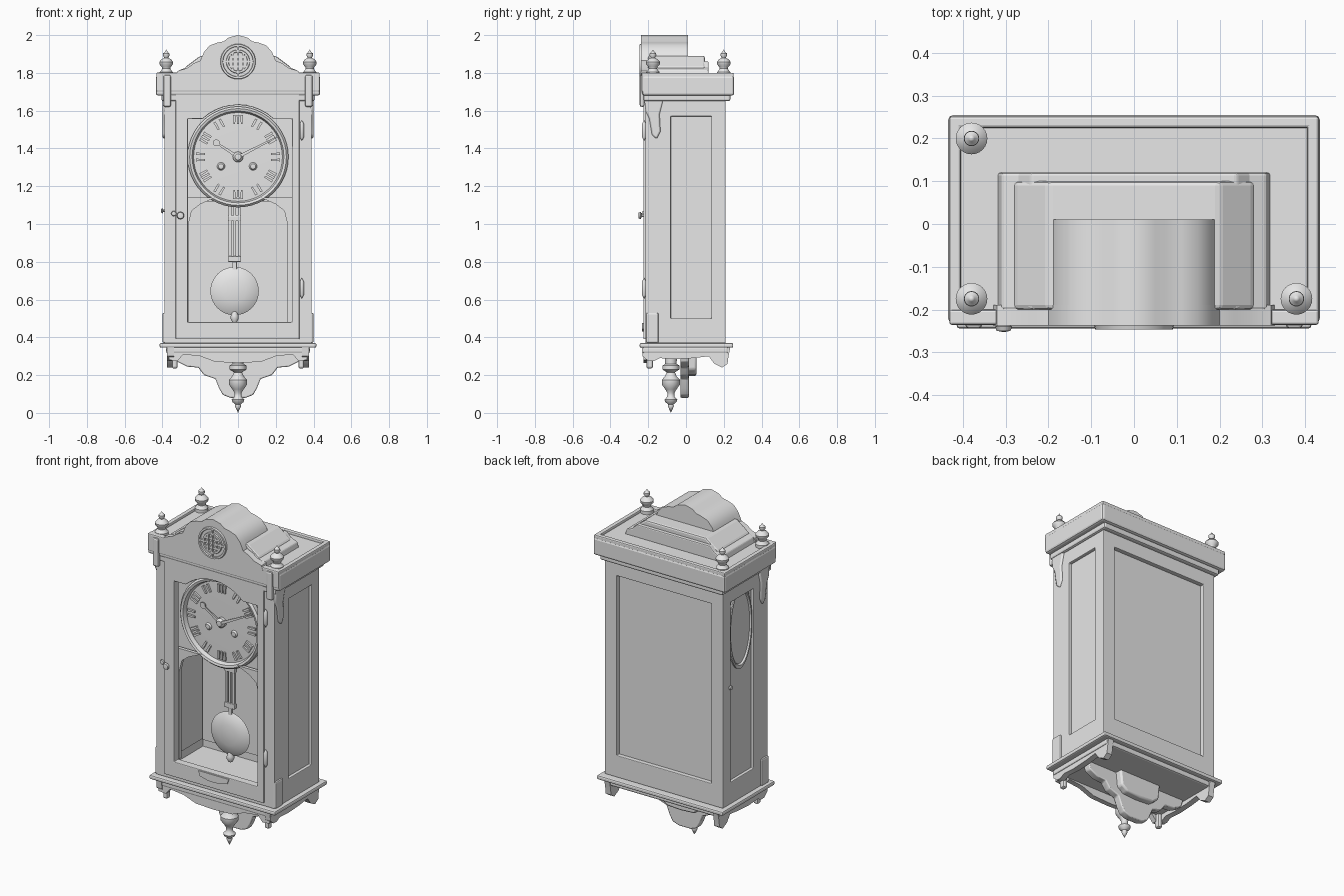
import bpy, bmesh, math
from mathutils import Matrix, Vector

old = bpy.data.objects.get("Cube")
if old:
    bpy.data.objects.remove(old, do_unlink=True)

grey = bpy.data.materials.new("plain_grey")
grey.use_nodes = True
grey.diffuse_color = (0.8, 0.8, 0.8, 1)
grey.node_tree.nodes["Principled BSDF"].inputs["Base Color"].default_value = (0.8, 0.8, 0.8, 1)


def finish(name, bm, smooth=False, bevel=0):
    bmesh.ops.recalc_face_normals(bm, faces=bm.faces)
    me = bpy.data.meshes.new(name)
    bm.to_mesh(me)
    bm.free()
    me.materials.append(grey)
    ob = bpy.data.objects.new(name, me)
    bpy.context.collection.objects.link(ob)
    if bevel:
        mod = ob.modifiers.new("soft_edges", "BEVEL")
        mod.width, mod.segments = bevel, 2
    if smooth:
        bpy.ops.object.select_all(action="DESELECT")
        ob.select_set(True)
        bpy.context.view_layer.objects.active = ob
        bpy.ops.object.shade_smooth_by_angle(angle=math.radians(40))
    return ob


def place(axis, u, v, t):
    return (u, t, v) if axis == "y" else (t, u, v)


def extrude(bm, faces, axis, depth):
    res = bmesh.ops.extrude_face_region(bm, geom=faces)
    moved = [g for g in res["geom"] if isinstance(g, bmesh.types.BMVert)]
    bmesh.ops.translate(bm, verts=moved, vec=(0, depth, 0) if axis == "y" else (depth, 0, 0))


def box(name, x, y, z, bevel=0):
    bm = bmesh.new()
    size = Vector((x[1] - x[0], y[1] - y[0], z[1] - z[0]))
    mid = Vector((sum(x), sum(y), sum(z))) / 2
    bmesh.ops.create_cube(bm, size=1, matrix=Matrix.Translation(mid) @ Matrix.Diagonal((*size, 1)))
    return finish(name, bm, bevel=bevel)


def prism(name, pts, t0, t1, axis="y", smooth=False, bevel=0):
    bm = bmesh.new()
    face = bm.faces.new([bm.verts.new(place(axis, u, v, t0)) for u, v in pts])
    extrude(bm, [face], axis, t1 - t0)
    return finish(name, bm, smooth, bevel)


def rect(a, b, c, d):
    return [(a, c), (b, c), (b, d), (a, d)]


def frame(name, outer, inner, t0, t1, axis="y"):
    """Slab with the outline outer and a hole with the outline inner."""
    bm = bmesh.new()
    edges = []
    for loop in (outer, inner):
        vs = [bm.verts.new(place(axis, u, v, t0)) for u, v in loop]
        edges += [bm.edges.new((vs[k - 1], vs[k])) for k in range(len(vs))]
    bmesh.ops.triangle_fill(bm, edges=edges, use_beauty=True)
    extrude(bm, bm.faces[:], axis, t1 - t0)
    return finish(name, bm, bevel=0.004)


def lathe(name, profile, loc, facing="z", sides=24, scale=(1, 1, 1)):
    """Turn (radius, height) points; facing '-y' or '-x' lays the axis over."""
    bm = bmesh.new()
    vs = [bm.verts.new((r, 0, h)) for r, h in profile]
    es = [bm.edges.new(p) for p in zip(vs, vs[1:])]
    bmesh.ops.spin(bm, geom=vs + es, cent=(0, 0, 0), axis=(0, 0, 1),
                   angle=2 * math.pi, steps=sides, use_duplicate=False)
    bmesh.ops.remove_doubles(bm, verts=bm.verts, dist=0.0005)
    turn = {"z": Matrix(), "-y": Matrix.Rotation(math.pi / 2, 4, "X"),
            "-x": Matrix.Rotation(-math.pi / 2, 4, "Y")}[facing]
    bm.transform(Matrix.Translation(loc) @ Matrix.Diagonal((*scale, 1)) @ turn)
    return finish(name, bm, smooth=True)


def mirrored(half):
    """Left half of a profile, completed across the centre."""
    return half + [(-u, v) for u, v in reversed(half) if u]


def bar(name, p, q, w0, w1, t0, t1):
    """Tapered flat bar in the front plane from p to q."""
    p, q = Vector(p), Vector(q)
    n = (q - p).normalized().orthogonal()
    return prism(name, [p - n * w0, q - n * w1, q + n * w1, p + n * w0], t0, t1)


# Case, with the door opening arched over the dial
LOW, HIGH, CZ, DY = 0.37, 1.69, 1.355, -0.135
arc = [(0.275 * math.cos(a), CZ + 0.275 * math.sin(a)) for a in (math.radians(47 + k * 8.6) for k in range(11))]
opening = [(-0.265, 0.48), (0.285, 0.48), (0.285, 1.556)] + arc + [(-0.265, 1.556)]
frame("door_frame", rect(-0.33, 0.325, LOW + 0.02, HIGH), opening, -0.225, -0.18)
frame("front_frame", rect(-0.39, 0.39, LOW, HIGH), rect(-0.3, 0.3, 0.45, 1.645), -0.215, -0.175)
frame("back_frame", rect(-0.39, 0.39, LOW, HIGH), rect(-0.315, 0.31, 0.5, 1.57), 0.17, 0.21)
box("back_panel", (-0.34, 0.34), (0.15, 0.185), (0.45, 1.6))
for side, s in (("left", 1), ("right", -1)):
    frame(side + "_side_frame", rect(-0.2, 0.2, LOW, HIGH), rect(-0.08, 0.135, 0.5, 1.57), s * 0.35, s * 0.39, "x")
    box(side + "_side_panel", sorted((s * 0.345, s * 0.372)), (-0.1, 0.16), (0.45, 1.6))
    # Front corner trim, leaf brackets and foot blocks
    box(side + "_foot_block", sorted((s * 0.37, s * 0.4)), (-0.212, -0.145), (LOW, 0.53), 0.008)
    prism(side + "_leaf_bracket", [(-0.22, 1.66), (-0.215, 1.6), (-0.195, 1.56), (-0.18, 1.47), (-0.155, 1.45),
          (-0.135, 1.49), (-0.14, 1.58), (-0.12, 1.66)], s * 0.38, s * 0.4, "x", True, 0.008)
    box(side + "_cornice_bracket", sorted((s * 0.355, s * 0.395)), (-0.245, -0.22), (1.62, 1.79), 0.01)
box("case_floor", (-0.38, 0.38), (-0.2, 0.2), (LOW, 0.4))
box("case_ceiling", (-0.38, 0.38), (-0.2, 0.2), (1.645, 1.68))

# Cornice with sunken top
box("cornice_lower", (-0.405, 0.405), (-0.225, 0.235), (1.65, 1.69), 0.01)
box("cornice_body", (-0.435, 0.435), (-0.232, 0.255), (1.68, 1.785), 0.012)
for s in (-1, 1):
    box("cornice_side_rim", sorted((s * 0.405, s * 0.432)), (-0.23, 0.25), (1.775, 1.8), 0.006)
box("cornice_back_rim", (-0.432, 0.432), (0.225, 0.252), (1.775, 1.8), 0.006)
box("cornice_front_rim", (-0.432, 0.432), (-0.236, -0.2), (1.7, 1.802), 0.006)

# Stepped pediment
crest = [(-0.33, 1.78), (-0.32, 1.81), (-0.27, 1.825), (-0.235, 1.85), (-0.2, 1.865), (-0.18, 1.91),
         (-0.15, 1.945), (-0.11, 1.96), (-0.075, 1.967), (-0.05, 1.987), (0, 2.0)]
prism("pediment_face", mirrored(crest), -0.237, -0.19, smooth=True)
arch = [(-0.2, 1.78), (-0.2, 1.86)] + crest[5:]
prism("pediment_arch", mirrored(arch), -0.2, 0.01, smooth=True)
prism("pediment_step", mirrored([(-0.29, 1.78), (-0.28, 1.83), (-0.24, 1.86), (-0.2, 1.89)]), -0.2, 0.1, bevel=0.01)
prism("pediment_base", mirrored([(-0.32, 1.78), (-0.31, 1.815), (-0.27, 1.83), (-0.24, 1.86)]), -0.2, 0.12, bevel=0.006)

# Medallion with lattice
lathe("medallion_disc", [(0, 0.004), (0.085, 0.004), (0.085, 0)], (0, -0.235, 1.86), "-y")
for r in (0.086, 0.056):
    lathe("medallion_ring", [(r - 0.008, 0), (r - 0.005, 0.012), (r + 0.005, 0.012), (r + 0.008, 0)], (0, -0.235, 1.86), "-y", 32)
for o, half in ((-0.026, 0.045), (0, 0.085), (0.026, 0.045)):
    bar("medallion_upright", (o, 1.86 - half), (o, 1.86 + half), 0.006, 0.006, -0.247, -0.235)
    bar("medallion_crossbar", (-half, 1.86 + o), (half, 1.86 + o), 0.006, 0.006, -0.246, -0.235)

# Corner finials
turned = [(0.036, -0.02), (0.036, 0.004), (0.028, 0.012), (0.022, 0.022), (0.024, 0.032), (0.036, 0.045),
          (0.037, 0.058), (0.025, 0.072), (0.011, 0.08), (0.018, 0.092), (0.017, 0.103), (0.007, 0.112), (0, 0.124)]
for x, y in ((-0.38, -0.175), (0.38, -0.175), (-0.38, 0.2)):
    lathe("corner_finial", turned, (x, y, 1.8))

# Plate behind the dial, with rounded lower opening
box("dial_backing", (-0.345, 0.345), (DY - 0.005, DY + 0.015), (1.12, 1.65))
for s in (-1, 1):
    prism("opening_corner", [(s * 0.3, 1.14), (s * 0.12, 1.14), (s * 0.2, 1.105), (s * 0.245, 1.07),
          (s * 0.262, 1.0), (s * 0.262, 0.48), (s * 0.3, 0.48)], -0.18, -0.16)
prism("lower_crest", mirrored([(-0.1, 0.475), (-0.09, 0.445), (-0.04, 0.432), (0, 0.43)]), -0.232, -0.222)


# Dial: disc, rim, hour marks, winding holes and hands
def dial(name, loc, facing, scale):
    lathe(name + "_disc", [(0, 0.012), (0.17, 0.014), (0.235, 0.012), (0.243, 0.036),
          (0.256, 0.04), (0.267, 0.028), (0.267, 0)], loc, facing, 48, scale)


dial("dial", (0, DY, CZ), "-y", (1, 1, 1))
for k in range(12):
    a = k * math.pi / 6
    d, n = Vector((math.sin(a), math.cos(a))), Vector((math.cos(a), -math.sin(a)))
    for o in ((-0.016, 0.016) if k % 2 else (-0.02, 0, 0.02)):
        c = Vector((0, CZ)) + n * o
        bar("hour_mark", c + d * 0.175, c + d * 0.222, 0.005, 0.007, DY - 0.024, DY - 0.01)
for x in (-0.09, 0.08):
    lathe("winding_hole", [(0, 0.012), (0.014, 0.01), (0.022, 0), (0.022, -0.01)], (x, DY - 0.012, 1.305), "-y", 16)
lathe("hand_boss", [(0, 0.035), (0.016, 0.033), (0.028, 0.02), (0.028, 0)], (0, DY - 0.012, CZ), "-y", 16)
bar("minute_hand", (0, CZ), (0.215, 1.465), 0.009, 0.003, DY - 0.042, DY - 0.035)
bar("hour_hand", (0, CZ), (-0.13, 1.44), 0.009, 0.004, DY - 0.034, DY - 0.027)
lathe("hour_hand_tip", [(0, 0.007), (0.018, 0.007), (0.018, 0)], (-0.115, DY - 0.027, 1.43), "-y", 12)

# Shallow oval dial on the right side
dial("side_dial", (-0.37, 0.03, 1.38), "-x", (0.4, 0.4, 0.92))

# Pendulum
PX, PY = -0.018, -0.045
for o in (-0.024, 0, 0.024):
    box("pendulum_rod", (PX + o - 0.007, PX + o + 0.007), (PY - 0.008, PY + 0.008), (0.81, 1.15))
for z in (0.815, 1.03):
    box("pendulum_clamp", (PX - 0.035, PX + 0.035), (PY - 0.012, PY + 0.012), (z - 0.015, z + 0.015), 0.004)
box("pendulum_link", (PX - 0.012, PX + 0.012), (PY - 0.008, PY + 0.008), (0.75, 0.81), 0.004)
lathe("pendulum_bob", [(0, 0.03), (0.06, 0.026), (0.105, 0.014), (0.128, 0), (0.105, -0.014), (0, -0.025)],
      (PX, PY, 0.645), "-y", 40)
lathe("pendulum_nut", [(0, -0.04), (0.012, -0.035), (0.022, -0.015), (0.02, 0), (0.01, 0.03)], (PX, PY, 0.515), sides=16)

# Hinges and knobs
for z in (1.495, 0.66):
    lathe("door_hinge", [(0, -0.055), (0.006, -0.045), (0.011, -0.035), (0.011, 0.035), (0.006, 0.045), (0, 0.055)],
          (0.338, -0.222, z), sides=12)
knob = [(0.02, 0), (0.008, 0.006), (0.008, 0.014), (0.02, 0.02), (0.016, 0.03), (0, 0.033)]
lathe("door_knob", knob, (-0.305, -0.22, 1.045), "-y", 16)
lathe("door_latch", knob, (-0.34, -0.212, 1.055), "-y", 16, (0.7, 0.7, 0.7))
lathe("side_knob", knob, (-0.385, 0.15, 1.07), "-x", 16, (0.7, 0.7, 0.7))

# Base moulding and scalloped skirts
box("base_moulding", (-0.415, 0.415), (-0.245, 0.25), (0.345, 0.37), 0.008)
box("base_slab", (-0.38, 0.38), (-0.23, 0.225), (0.315, 0.35), 0.01)
skirt = [(-0.235, 0.35), (-0.23, 0.3), (-0.2, 0.275), (-0.17, 0.275), (-0.14, 0.29), (-0.06, 0.285), (0.04, 0.29),
         (0.12, 0.3), (0.15, 0.26), (0.19, 0.24), (0.22, 0.26), (0.225, 0.3), (0.235, 0.35)]
front_skirt = [(-0.37, 0.345), (-0.365, 0.28), (-0.32, 0.275), (-0.29, 0.31), (-0.2, 0.3), (-0.12, 0.27), (0, 0.265)]
for s in (-1, 1):
    prism("side_skirt", skirt, s * 0.34, s * 0.375, "x", True)
    box("corner_drop", sorted((s * 0.32, s * 0.35)), (-0.21, -0.175), (0.235, 0.33), 0.01)
prism("front_skirt", mirrored(front_skirt), -0.225, -0.195, smooth=True)

# Central bracket and drop finial
apron = [(-0.34, 0.33), (-0.32, 0.27), (-0.27, 0.245), (-0.21, 0.24), (-0.18, 0.2), (-0.12, 0.18), (-0.1, 0.13),
         (-0.08, 0.095), (-0.04, 0.08), (0, 0.08)]
prism("bracket_plate", mirrored(apron), -0.03, 0.015, smooth=True, bevel=0.006)
prism("bracket_boss", mirrored([(-0.14, 0.33), (-0.13, 0.23), (-0.09, 0.2), (0, 0.195)]), -0.03, 0.055, smooth=True, bevel=0.01)
lathe("drop_finial", [(0.035, 0.33), (0.03, 0.26), (0.045, 0.25), (0.045, 0.23), (0.022, 0.215), (0.03, 0.195),
      (0.048, 0.175), (0.048, 0.15), (0.03, 0.125), (0.018, 0.105), (0.02, 0.085), (0.034, 0.07), (0.03, 0.058),
      (0.014, 0.045), (0.016, 0.035), (0, 0)], (0, -0.08, 0))
